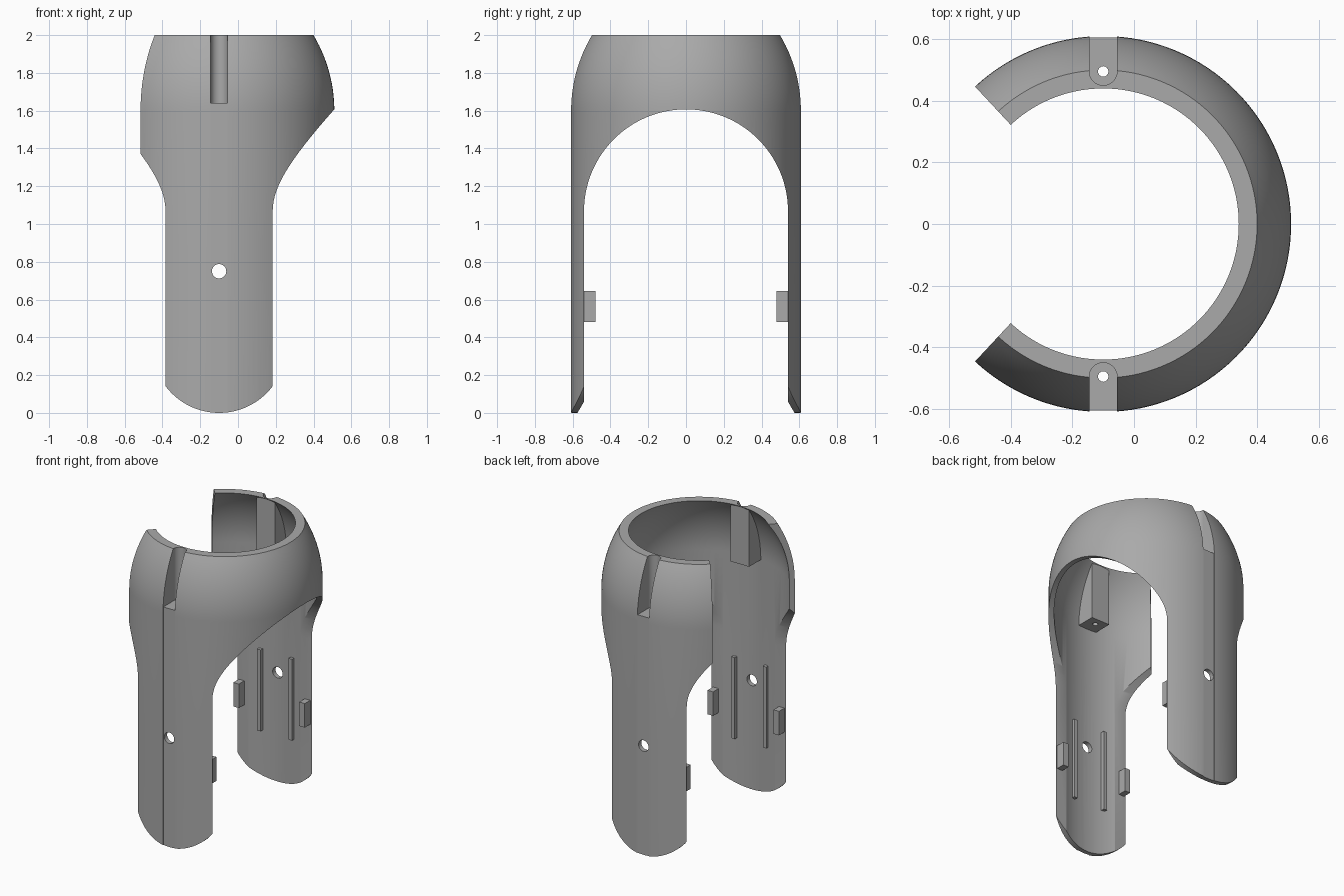
import bpy, bmesh, math
from math import sin, cos, pi, sqrt

CX = -0.1          # axis of the round shell
SEGS = 128
R_OUT, R_IN = 0.61, 0.575

if "Cube" in bpy.data.objects:
    bpy.data.objects.remove(bpy.data.objects["Cube"], do_unlink=True)

grey = bpy.data.materials.new("grey plastic")
grey.use_nodes = True
GREY = (0.4, 0.4, 0.4, 1)
grey.diffuse_color = GREY
grey.node_tree.nodes["Principled BSDF"].inputs["Base Color"].default_value = GREY


def make(name, bm):
    bmesh.ops.recalc_face_normals(bm, faces=bm.faces)
    me = bpy.data.meshes.new(name)
    bm.to_mesh(me)
    bm.free()
    me.materials.append(grey)
    ob = bpy.data.objects.new(name, me)
    bpy.context.collection.objects.link(ob)
    return ob


def box(name, x0, x1, y0, y1, z0, z1):
    bm = bmesh.new()
    bmesh.ops.create_cube(bm, size=1)
    for v in bm.verts:
        v.co = (x0 + (v.co.x + .5) * (x1 - x0), y0 + (v.co.y + .5) * (y1 - y0),
                z0 + (v.co.z + .5) * (z1 - z0))
    return make(name, bm)


def prism(name, pts, start, end, place):
    """Extrude a 2D outline between two depths; place maps (u, v, depth) to xyz."""
    bm = bmesh.new()
    a, b = [[bm.verts.new(place(u, v, d)) for u, v in pts] for d in (start, end)]
    bm.faces.new(a)
    bm.faces.new(b[::-1])
    for i in range(len(pts)):
        j = (i + 1) % len(pts)
        bm.faces.new((a[i], a[j], b[j], b[i]))
    return make(name, bm)


def solid_of_revolution(name, profile):
    bm = bmesh.new()
    rings = [[bm.verts.new((CX + r * cos(2 * pi * i / SEGS), r * sin(2 * pi * i / SEGS), z))
              for i in range(SEGS)] for r, z in profile]
    for lo, hi in zip(rings, rings[1:]):
        for i in range(SEGS):
            j = (i + 1) % SEGS
            bm.faces.new((lo[i], lo[j], hi[j], hi[i]))
    bm.faces.new(rings[0][::-1])
    bm.faces.new(rings[-1])
    return make(name, bm)


def dome(r, bend, z0, steps=14):
    """Profile that curves inward from radius r between z0 and the rim."""
    return [(r - bend + sqrt(bend ** 2 - ((2 - z0) * k / steps) ** 2), z0 + (2 - z0) * k / steps)
            for k in range(steps + 1)]


def subtract(target, cutter):
    m = target.modifiers.new("cut", "BOOLEAN")
    m.operation, m.solver, m.object = "DIFFERENCE", "EXACT", cutter
    bpy.context.view_layer.objects.active = target
    bpy.ops.object.modifier_apply(modifier=m.name)
    bpy.data.objects.remove(cutter, do_unlink=True)


def arc(cx, cy, r, a0, a1, n):
    return [(cx + r * cos(a0 + (a1 - a0) * k / n), cy + r * sin(a0 + (a1 - a0) * k / n))
            for k in range(n + 1)]


# Hollow core, leaving the two inner bosses behind
inner = dome(R_IN, 0.66, 1.6)
core = solid_of_revolution("core_cutter", [(R_IN, -.2)] + inner + [(inner[-1][0], 2.1)])
for s in (-1, 1):
    y0, y1 = sorted((s * .443, s * .7))
    subtract(core, box("boss_space", CX - .07, CX + .07, y0, y1, 1.6, 2.3))

# Outer shell with rounded shoulder
shell = solid_of_revolution("shell", [(R_OUT, 0), (R_OUT, .8)] + dome(R_OUT, 0.78, 1.6))
subtract(shell, core)

# Open wedge on one side
wedge = [(CX, 0)] + [(CX + 2 * cos(a), 2 * sin(a)) for a in (math.radians(133), math.radians(227))]
subtract(shell, prism("wedge_cutter", wedge, -.5, 2.5, lambda u, v, d: (u, v, d)))

# Arch that separates the two legs
arch = arc(0, 1.067, .54, 0, pi, 64) + [(-.54, -.5), (.54, -.5)]
subtract(shell, prism("arch_cutter", arch, -2, 2, lambda u, v, d: (d, u, v)))

# Rounded leg ends
foot = arc(CX, .355, .355, -pi * .85, -pi * .15, 48) + [(.6, .194), (.6, -.3), (-.8, -.3), (-.8, .194)]
subtract(shell, prism("foot_cutter", foot, -1, 1, lambda u, v, d: (u, d, v)))

# Cross hole through both legs
subtract(shell, prism("hole_cutter", arc(CX, .75, .038, 0, 2 * pi * 31 / 32, 31), -1, 1,
                      lambda u, v, d: (u, d, v)))

for s in (-1, 1):
    # Flat strip down the leg, deep round-ended slot above it, screw hole in its floor
    y0, y1 = sorted((s * .605, s * .8))
    subtract(shell, box("strip_cutter", CX - .045, CX + .045, y0, y1, -.1, 1.7))
    slot = arc(CX, .495, .045, -pi, 0, 16) + [(CX + .045, .8), (CX - .045, .8)]
    flip = lambda u, v, d, s=s: (u, s * v, d)
    subtract(shell, prism("slot_cutter", slot, 1.64, 2.2, flip))
    subtract(shell, prism("screw_cutter", arc(CX, .495, .017, 0, 2 * pi * 15 / 16, 15), 1.5, 1.8, flip))

bpy.ops.object.select_all(action="DESELECT")
shell.select_set(True)
bpy.context.view_layer.objects.active = shell
bpy.ops.object.shade_smooth_by_angle(angle=math.radians(30))

# Guide rails and edge tabs inside each leg
for s, end in ((-1, "front"), (1, "back")):
    for t, side in ((-1, "right"), (1, "left")):
        x0, x1 = sorted((CX + t * .107, CX + t * .133))
        y0, y1 = sorted((s * .54, s * .575))
        box(f"{end}_{side}_rail", x0, x1, y0, y1, .33, .89)
        x0, x1 = sorted((CX + t * .23, CX + t * .272))
        y0, y1 = sorted((s * .48, s * .543))
        box(f"{end}_{side}_tab", x0, x1, y0, y1, .48, .645)
